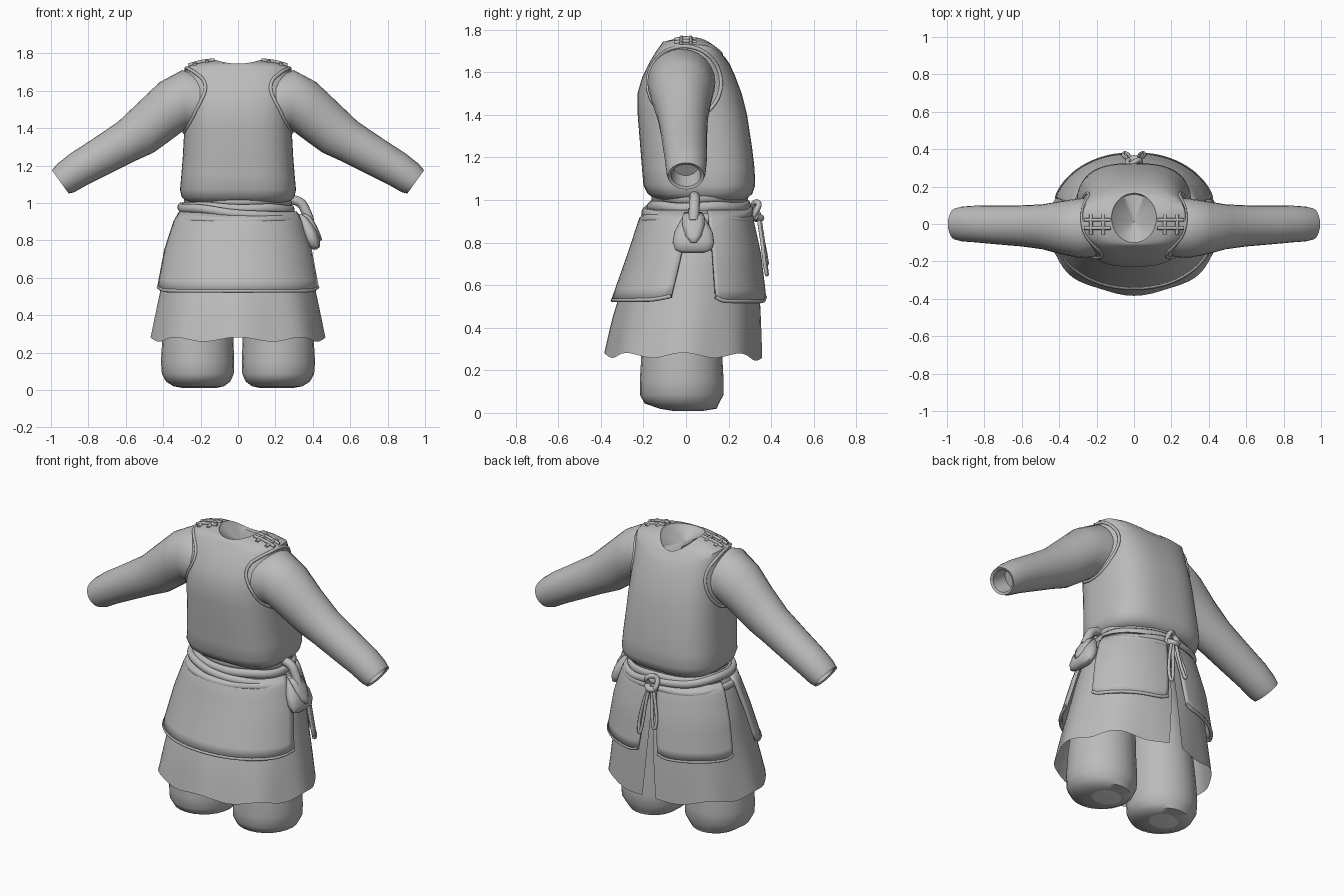
import bpy, math
from math import sin, cos, pi, radians

if "Cube" in bpy.data.objects:
    bpy.data.objects.remove(bpy.data.objects["Cube"])


def material(name, v):
    m = bpy.data.materials.new(name)
    m.diffuse_color = (v, v, v, 1)
    m.use_nodes = True
    m.node_tree.nodes["Principled BSDF"].inputs["Base Color"].default_value = m.diffuse_color
    return m


CLOTH = material("grey cloth", 0.5)
PALE = material("pale sole", 0.8)


def finish(ob, mat=CLOTH):
    bpy.context.collection.objects.link(ob)
    ob.data.materials.append(mat)
    return ob


def loft(name, rings, closed=True, cap_start=False, cap_end=False, thick=0, angle=50):
    """Skin rows of points; optional end caps and thickness."""
    n = len(rings[0])
    verts = [p for r in rings for p in r]
    faces = []
    for i in range(len(rings) - 1):
        for j in range(n if closed else n - 1):
            k = (j + 1) % n
            faces.append((i * n + j, i * n + k, (i + 1) * n + k, (i + 1) * n + j))
    if cap_start:
        faces.append(tuple(reversed(range(n))))
    if cap_end:
        faces.append(tuple(range(len(verts) - n, len(verts))))
    me = bpy.data.meshes.new(name)
    me.from_pydata(verts, [], faces)
    me.polygons.foreach_set("use_smooth", [True] * len(faces))
    me.set_sharp_from_angle(angle=radians(angle))
    ob = finish(bpy.data.objects.new(name, me))
    if thick:
        mod = ob.modifiers.new("thickness", "SOLIDIFY")
        mod.thickness, mod.offset = thick, 0
    return ob


def tube(name, pts, r, cyclic=False):
    cu = bpy.data.curves.new(name, "CURVE")
    cu.dimensions = "3D"
    cu.bevel_depth, cu.bevel_resolution, cu.resolution_u = r, 2, 6
    cu.use_fill_caps = True
    sp = cu.splines.new("BEZIER")
    sp.bezier_points.add(len(pts) - 1)
    for b, p in zip(sp.bezier_points, pts):
        b.co = p
        b.handle_left_type = b.handle_right_type = "AUTO"
    sp.use_cyclic_u = cyclic
    return finish(bpy.data.objects.new(name, cu))


def power(v, n):
    return math.copysign(abs(v) ** (2 / n), v)


def outline(t, hw, yf, yb, n=2.0):
    """Point on a rounded outline; t = -90 degrees is the front."""
    return hw * power(cos(t), n), (yf + yb) / 2 + (yb - yf) / 2 * power(sin(t), n)


def sample(table, z):
    """Interpolate rows (z, ...) at height z."""
    z = min(max(z, table[0][0]), table[-1][0])
    for a, b in zip(table, table[1:]):
        if z <= b[0]:
            f = (z - a[0]) / (b[0] - a[0])
            return [u + (v - u) * f for u, v in zip(a[1:], b[1:])]


N = 48
ANG = [2 * pi * i / N for i in range(N)]

# Vest: rows of height, half width, front y, back y, drop of the back edge
VEST = [(1.00, .27, -.14, .28, 0), (1.03, .30, -.18, .312, 0), (1.07, .31, -.20, .325, 0),
        (1.15, .303, -.207, .322, 0), (1.25, .295, -.215, .31, 0), (1.40, .287, -.227, .287, 0),
        (1.50, .282, -.228, .262, 0), (1.58, .281, -.205, .232, 0), (1.65, .281, -.17, .205, .01),
        (1.70, .28, -.14, .185, .03), (1.73, .274, -.118, .175, .05)]
VN = 2.8
rings = []
for z, hw, yf, yb, drop in VEST:
    rings.append([(*outline(t, hw, yf, yb, VN), z - drop * max(0, sin(t)) ** 2) for t in ANG])
neck = []
for t in ANG:
    s = sin(t)
    x, y = outline(t, .12, -.10, .165)
    neck.append((x, y, 1.765 - (.07 if s > 0 else .02) * s * s))
rings.append([((a[0] + b[0]) / 2, (a[1] + b[1]) / 2, (a[2] + b[2]) / 2 + .006) for a, b in zip(rings[-1], neck)])
rings.append(neck)
rings.append([(x * .95, .03 + (y - .03) * .95, z - .012) for x, y, z in neck])
rings.append([(0, .01, 1.69)] * N)
loft("vest", rings, cap_start=True)

# Sleeves: top and bottom edge (x, z), half depth, y centre; the last rows turn inside
SLEEVE = [((.20, 1.69), (.20, 1.37), .155, -.02), ((.30, 1.71), (.28, 1.395), .16, -.022),
          ((.42, 1.645), (.36, 1.335), .142, -.02), ((.53, 1.54), (.45, 1.27), .12, -.015),
          ((.64, 1.435), (.56, 1.22), .11, -.01), ((.78, 1.34), (.68, 1.16), .104, -.005),
          ((.90, 1.262), (.80, 1.10), .098, 0), ((.965, 1.21), (.875, 1.058), .093, 0),
          ((.995, 1.175), (.905, 1.05), .085, 0), ((.98, 1.167), (.907, 1.064), .07, 0),
          ((.90, 1.215), (.83, 1.115), .06, 0)]
SEG = [2 * pi * i / 24 for i in range(24)]
for side, label in ((-1, "left"), (1, "right")):
    rows = []
    for (x1, z1), (x2, z2), d, yc in SLEEVE:
        rows.append([(side * ((x1 + x2) / 2 + (x1 - x2) / 2 * cos(t)), yc + d * sin(t),
                      (z1 + z2) / 2 + (z1 - z2) / 2 * cos(t)) for t in SEG][::side])
    loft(label + "_sleeve", rows, cap_start=True, cap_end=True)

    # Rim of the armhole, laid on the vest surface
    rim = []
    for i in range(20):
        t = 2 * pi * i / 20
        y, z = -.008 + .172 * cos(t), 1.55 + .172 * sin(t)
        hw, yf, yb, _ = sample(VEST, z)
        rel = min(.97, abs((y - (yf + yb) / 2) / ((yb - yf) / 2)))
        rim.append((side * hw * (1 - rel ** VN) ** (1 / VN), y, z))
    tube(label + "_armhole_rim", rim, .009, True)

    # Laced shoulder clasps
    for x in (.165, .23):
        z = 1.765 - (x - .12) * .2
        tube(label + "_clasp_bar", [(side * x, -.055, z - .004), (side * x, 0, z + .004), (side * x, .05, z - .004)], .01)
    for y in (-.022, .022):
        tube(label + "_clasp_cord", [(side * .125, y, 1.765), (side * .2, y, 1.755), (side * .265, y, 1.737)], .009)

    # Trouser legs: height, x centre, half width, half depth
    LEG = [(.01, .205, .085, .075), (.02, .21, .135, .135), (.045, .213, .172, .175), (.085, .215, .192, .197),
           (.15, .216, .196, .197), (.27, .215, .190, .19), (.45, .205, .178, .18), (.65, .18, .165, .17),
           (.90, .14, .14, .15)]
    rows = [[(side * xc + hw * cos(t), -.02 + d * sin(t) + (.03 if z < .03 else 0), z) for t in SEG]
            for z, xc, hw, d in LEG]
    leg = loft(label + "_leg", rows, cap_start=True, cap_end=True)
    leg.data.materials.append(PALE)
    for p in leg.data.polygons:
        if p.center.z < .012:
            p.material_index = 1

# Skirt: height, half width, front y, back y
SKIRT = [(.27, .462, -.378, .355), (.43, .432, -.345, .35), (.55, .408, -.31, .345),
         (.75, .372, -.245, .325), (.90, .325, -.20, .295), (.98, .28, -.16, .27)]


def skirt_point(t, z, off=0.0, zmove=0.0):
    hw, yf, yb = sample(SKIRT, z)
    return (*outline(t, hw + off, yf - off, yb + off, 2.1), z + zmove)


rows = []
for k in range(13):
    z = .27 + .71 * k / 12
    low = (1 - k / 12) ** 2
    gap = radians(1 + 4 * low)
    row = []
    for i in range(65):
        t = pi / 2 + gap + (2 * pi - 2 * gap) * i / 64
        wave = .012 * cos(8 * t) - .02 * max(0, sin(t)) ** 6
        row.append(skirt_point(t, z, .006 * low * cos(8 * t), wave * low))
    rows.append(row)
loft("skirt", rows, closed=False)


# Apron panels: angle range at the hem and at the top, in degrees
def panel(name, lo, hi, hem):
    rows = []
    for k in range(9):
        f = k / 8
        a, b = (lo[0] + (lo[1] - lo[0]) * f, hi[0] + (hi[1] - hi[0]) * f)
        row = []
        for i in range(25):
            u = i / 24
            t = radians(a + (b - a) * u)
            corner = .02 * abs(2 * u - 1) ** 8 * (1 - f)
            row.append(skirt_point(t, hem + (.95 - hem) * f + corner, .016 + .012 * (1 - f)))
        rows.append(row)
    loft(name, rows, closed=False, thick=.014)
    tube(name + "_hem", [rows[0][i] for i in range(0, 25, 2)], .01)


panel("front_apron", (-167, -172), (-13, -8), .53)
panel("right_back_apron", (19, 11), (82, 87), .525)
panel("left_back_apron", (98, 93), (161, 169), .525)


# Waist sash: rolled bands, tilted across the body
def band(name, z, tilt, hw, yf, yb, h, r):
    rows = []
    for t in ANG + ANG[:1]:
        row = []
        for k in range(10):
            a = 2 * pi * k / 10
            x, y = outline(t, hw + r * cos(a), yf - r * cos(a), yb + r * cos(a), 2.2)
            row.append((x, y, z + tilt * cos(t) + h * sin(a) + .004 * sin(5 * t)))
        rows.append(row)
    loft(name, rows)


band("upper_sash", 1.012, 0, .272, -.145, .275, .028, .018)
band("middle_sash", .972, -.008, .283, -.165, .285, .026, .02)
band("crossing_sash", .945, -.032, .305, -.19, .298, .024, .02)
band("lower_sash", .908, 0, .318, -.205, .303, .022, .018)

# Pouch hanging at the right hip: height, x centre, half thickness, half depth
POUCH = [(.752, .41, .012, .05), (.765, .407, .03, .085), (.80, .398, .042, .098), (.85, .382, .042, .09),
         (.89, .365, .036, .068), (.92, .35, .026, .05), (.94, .34, .018, .035)]
rows = [[(xc + hx * power(cos(t), 2.4), .035 + hy * power(sin(t), 2.4), z) for t in SEG] for z, xc, hx, hy in POUCH]
loft("pouch", rows, cap_start=True, cap_end=True)
FLAP = [(.80, .445, .012), (.83, .435, .035), (.88, .413, .05), (.92, .388, .05), (.94, .36, .04)]
rows = [[(x - .012 * (v * v), .035 + hy * v, z) for v in (-1, -.5, 0, .5, 1)] for z, x, hy in FLAP]
loft("pouch_flap", rows, closed=False, thick=.012)
tube("pouch_strap", [(.385, .035, .90), (.365, .038, .95), (.335, .04, 1.0), (.285, .04, 1.02)], .026)

# Knot and hanging ties at the back
tube("back_knot", [(.035 * cos(t), .33 + .012 * sin(2 * t), .95 + .04 * sin(t)) for t in SEG[::3]], .014, True)
tube("knot_wrap", [(-.035, .325, .925), (0, .35, .915), (.035, .325, .925)], .018)
for s, bottom in ((-1, .70), (1, .65)):
    tube("hanging_tie", [(s * .008, .345, .92), (s * .022, .36, .82), (s * .04, .378, bottom + .02),
                         (s * .05, .38, bottom), (s * .058, .375, bottom + .02), (s * .042, .355, .82),
                         (s * .015, .34, .92)], .009)
